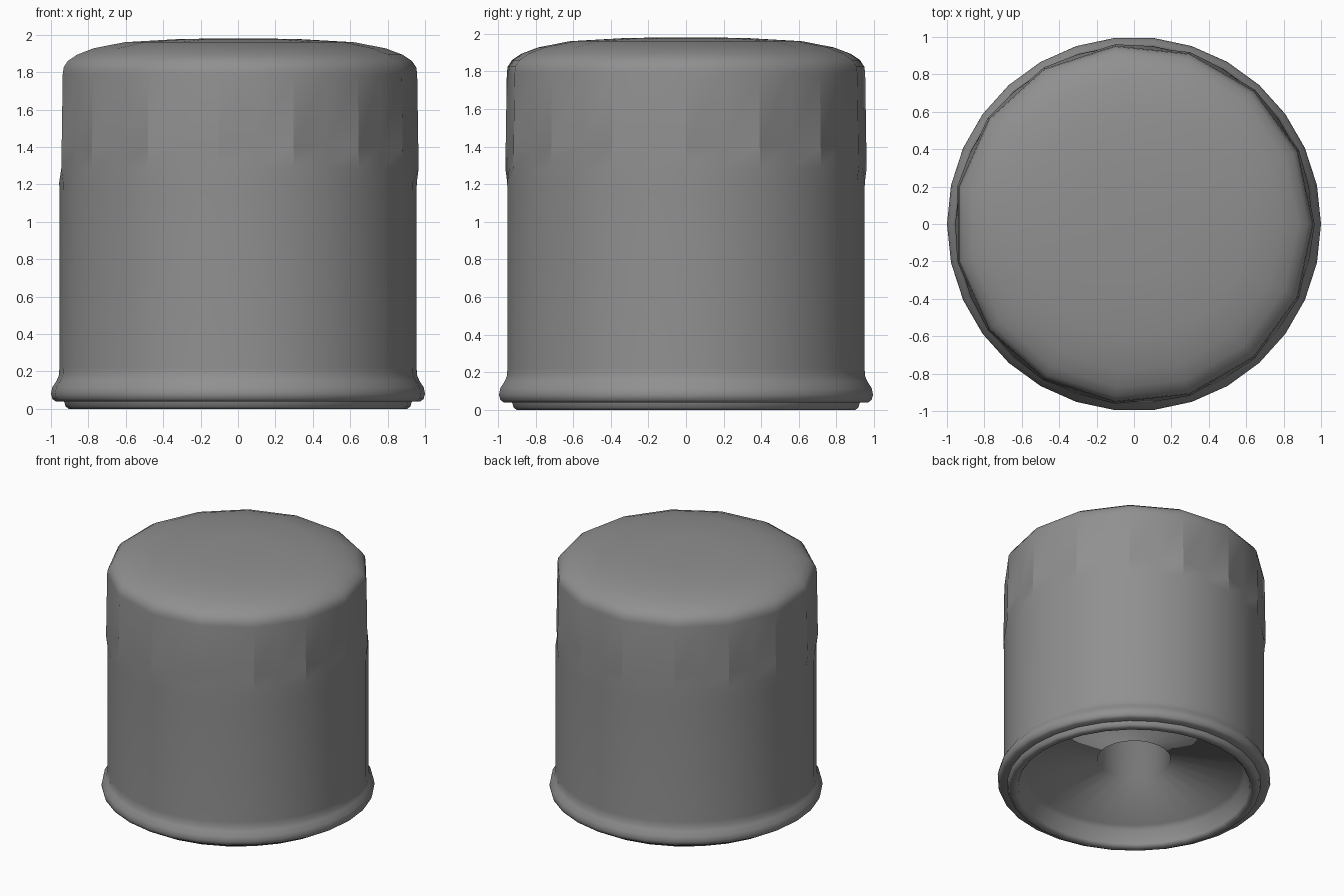
import bpy, bmesh, math

cube = bpy.data.objects.get("Cube")
if cube:
    bpy.data.objects.remove(cube)

SIDES, FLATS = 30, 15

grey = bpy.data.materials.new("painted grey metal")
grey.use_nodes = True
colour = (0.28, 0.28, 0.28, 1)
grey.diffuse_color = colour
grey.node_tree.nodes["Principled BSDF"].inputs["Base Color"].default_value = colour


def lathe(name, profile, cap_start=False, cap_end=False):
    """Turn (radius, height, fluted) rings; fluted rings have half the sides."""
    bm = bmesh.new()
    rings = []
    for radius, height, fluted in profile:
        ring = []
        for i in range(SIDES):
            a = math.tau * i / SIDES
            r = radius * math.cos(math.pi / FLATS) if fluted and i % 2 else radius
            ring.append(bm.verts.new((r * math.cos(a), r * math.sin(a), height)))
        rings.append(ring)
    for low, high in zip(rings, rings[1:]):
        for i in range(SIDES):
            k = (i + 1) % SIDES
            bm.faces.new((low[i], low[k], high[k], high[i]))
    if cap_start:
        bm.faces.new(rings[0][::-1])
    if cap_end:
        bm.faces.new(rings[-1])
    for f in bm.faces:
        f.smooth = True
    for e in bm.edges:
        if len(e.link_faces) == 2:
            e.smooth = e.calc_face_angle() < math.radians(40)
    # crisp corners between the wrench flats
    for (a, low), (b, high) in zip(zip(profile, rings), zip(profile[1:], rings[1:])):
        if a[2] and b[2] and b[1] < 1.82:
            for i in range(0, SIDES, 2):
                bm.edges.get((low[i], high[i])).smooth = False
    mesh = bpy.data.meshes.new(name)
    bm.to_mesh(mesh)
    bm.free()
    mesh.materials.append(grey)
    obj = bpy.data.objects.new(name, mesh)
    bpy.context.collection.objects.link(obj)
    return obj


def plain(points):
    return [(r, z, False) for r, z in points]


def fluted(points):
    return [(r, z, True) for r, z in points]


# canister: rolled flange, straight wall, wrench flats, domed top
lathe("canister",
      plain([(0.90, 0.04), (0.975, 0.04), (0.992, 0.052), (1.0, 0.08), (0.993, 0.115),
             (0.97, 0.15), (0.957, 0.18), (0.955, 0.22), (0.955, 1.16), (0.956, 1.21)])
      + fluted([(0.966, 1.285), (0.964, 1.4), (0.958, 1.79), (0.953, 1.825), (0.93, 1.86),
                (0.88, 1.893), (0.79, 1.927), (0.62, 1.96), (0.32, 1.977), (0.1, 1.98)]),
      cap_end=True)

# sealing ring under the flange
lathe("seal_ring", plain([(0.85, 0.045), (0.85, 0.02), (0.87, 0.0), (0.905, 0.0),
                          (0.922, 0.012), (0.93, 0.04)]))

# recessed base plate with the central threaded bore
lathe("base_plate", plain([(0.27, 1.0), (0.27, 0.25), (0.79, 0.15), (0.81, 0.115),
                           (0.835, 0.07), (0.85, 0.02)]),
      cap_start=True)
